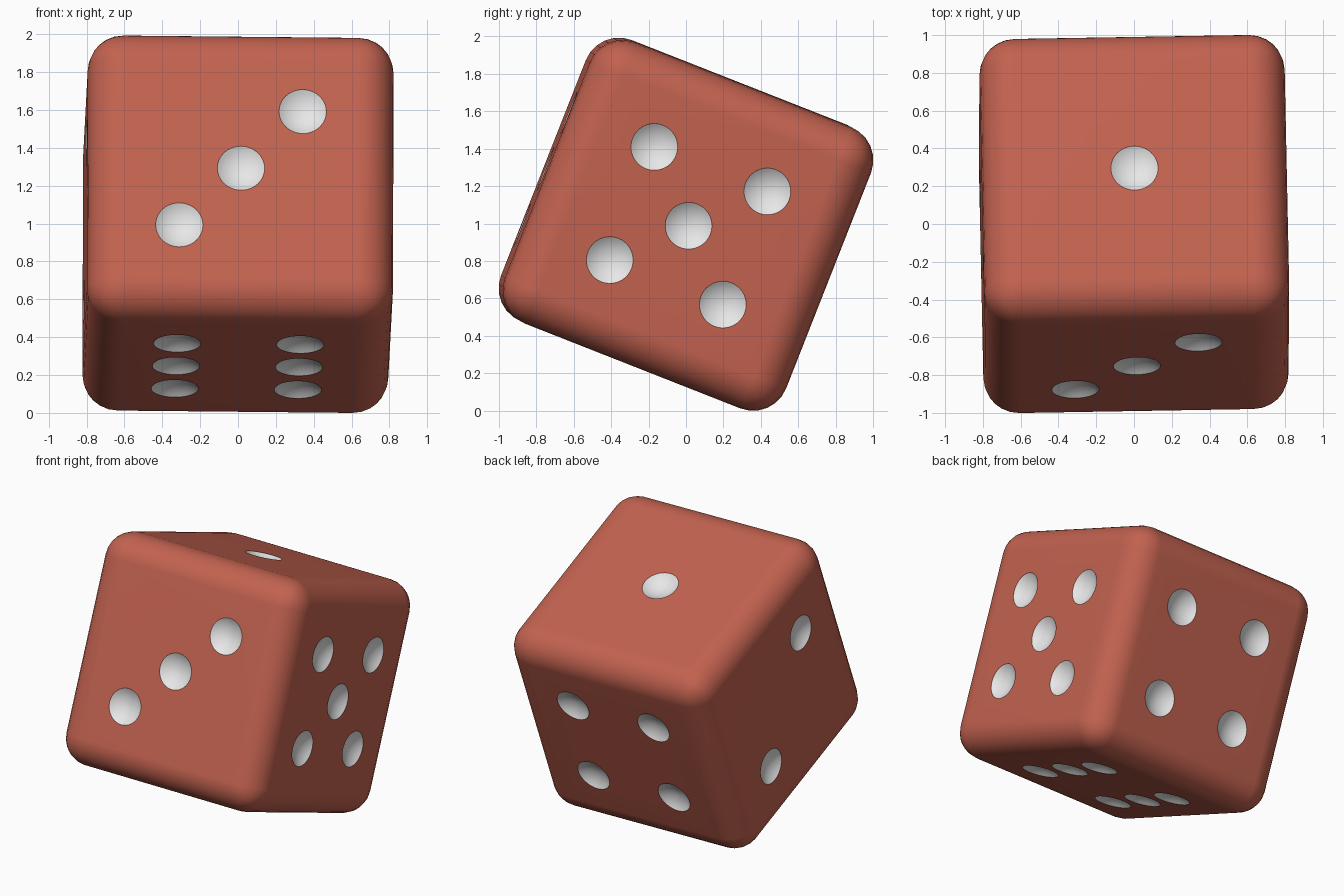
import bpy, bmesh
from mathutils import Vector, Matrix

cube = bpy.data.objects.get("Cube")
if cube:
    bpy.data.objects.remove(cube, do_unlink=True)

HALF, ROUND = 0.808, 0.19      # half width of the die, edge radius
STEP = 0.325                   # pip spacing
PIP_R, PIP_DEPTH = 0.125, 0.045
BALL = (PIP_R ** 2 + PIP_DEPTH ** 2) / (2 * PIP_DEPTH)


def material(name, rgb):
    m = bpy.data.materials.new(name)
    m.use_nodes = True
    m.diffuse_color = (*rgb, 1)
    m.node_tree.nodes["Principled BSDF"].inputs["Base Color"].default_value = (*rgb, 1)
    return m


def new_object(name, bm):
    mesh = bpy.data.meshes.new(name)
    bm.to_mesh(mesh)
    bm.free()
    ob = bpy.data.objects.new(name, mesh)
    bpy.context.collection.objects.link(ob)
    return ob


# Pip layouts: face normal, then two in-face axes and grid positions
X, Y, Z = Vector((1, 0, 0)), Vector((0, 1, 0)), Vector((0, 0, 1))
corners = [(a, b) for a in (-1, 1) for b in (-1, 1)]
faces = [
    (Z, X, Y, [(0, 0)]),
    (-X, Y, Z, [(-1, 1), (1, -1)]),
    (-Y, X, Z, [(-1, -1), (0, 0), (1, 1)]),
    (Y, X, Z, corners),
    (X, Y, Z, corners + [(0, 0)]),
    (-Z, X, Y, [(a, b) for a in (-1, 1) for b in (-1, 0, 1)]),
]
centres = []

# Balls that carve the pips
bm = bmesh.new()
for n, u, v, spots in faces:
    turn = Z.rotation_difference(n).to_matrix().to_4x4()
    for a, b in spots:
        c = n * (HALF + BALL - PIP_DEPTH) + (u * a + v * b) * STEP
        centres.append(c)
        bmesh.ops.create_uvsphere(bm, u_segments=40, v_segments=32, radius=BALL,
                                  matrix=Matrix.Translation(c) @ turn)
cutter = new_object("pip_cutter", bm)
cutter.hide_render = True

# Die body with rounded edges
bm = bmesh.new()
bmesh.ops.create_cube(bm, size=2 * HALF)
die = new_object("die_body", bm)
die.data.materials.append(material("brick red", (0.54, 0.122, 0.079)))
die.data.materials.append(material("pip white", (0.8, 0.8, 0.8)))
bpy.ops.object.select_all(action='DESELECT')
bpy.context.view_layer.objects.active = die
die.select_set(True)

bevel = die.modifiers.new("rounded_edges", 'BEVEL')
bevel.width = ROUND
bevel.segments = 6
bevel.limit_method = 'NONE'
cut = die.modifiers.new("pips", 'BOOLEAN')
cut.operation = 'DIFFERENCE'
cut.solver = 'EXACT'
cut.object = cutter
for name in ("rounded_edges", "pips"):
    bpy.ops.object.modifier_apply(modifier=name)
bpy.data.objects.remove(cutter, do_unlink=True)

# Split the pierced flat sides into clean triangles
bm = bmesh.new()
bm.from_mesh(die.data)
bmesh.ops.triangulate(bm, faces=[f for f in bm.faces if len(f.verts) > 4])
bm.to_mesh(die.data)
bm.free()


def in_pip(poly):
    """True where a face lies below the flat side, inside one carving ball."""
    depth = max(abs(k) for k in poly.center)
    points = [die.data.vertices[i].co for i in poly.vertices]
    return depth < HALF - 0.0005 and any(
        all((p - c).length < BALL + 0.001 for p in points) for c in centres)


for p in die.data.polygons:
    p.material_index = int(in_pip(p))

bpy.ops.object.shade_smooth_by_angle(angle=0.45)
weighted = die.modifiers.new("weighted_normals", 'WEIGHTED_NORMAL')
weighted.keep_sharp = True

# Tumbled pose, resting on one lower edge
ax = Vector((1, 0.017, -0.01)).normalized()
az = ax.cross(Vector((-0.0195, 0.93, -0.366))).normalized()
ay = az.cross(ax)
pose = Matrix((ax, ay, az)).transposed().to_4x4()
die.data.transform(pose)
low = min(v.co.z for v in die.data.vertices)
die.data.transform(Matrix.Translation((0, 0, -low)))
